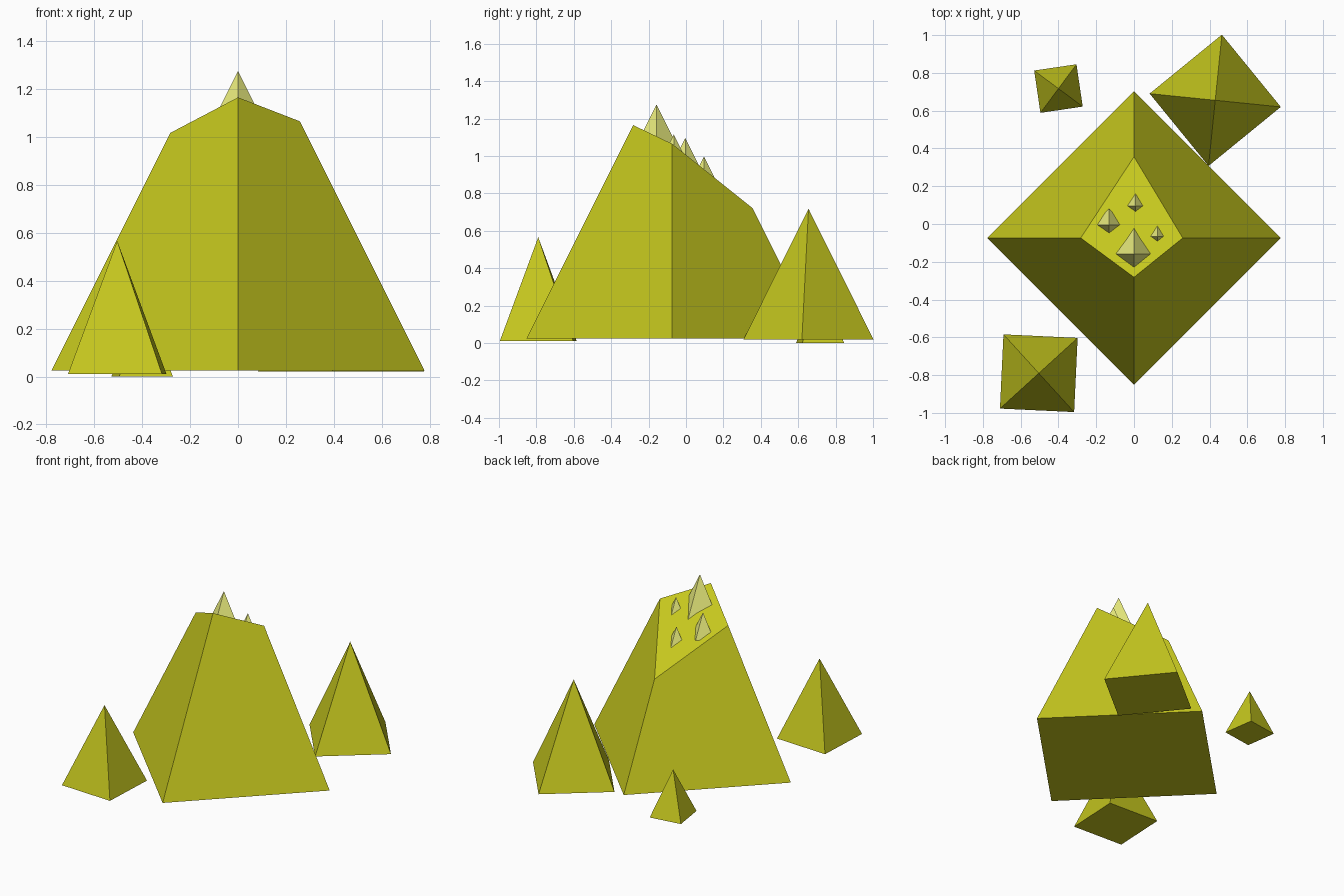
import bpy, bmesh
from math import radians, cos, sin

if "Cube" in bpy.data.objects:
    bpy.data.objects.remove(bpy.data.objects["Cube"])


def material(name, rgb):
    m = bpy.data.materials.new(name)
    m.diffuse_color = (*rgb, 1)
    m.use_nodes = True
    m.node_tree.nodes["Principled BSDF"].inputs["Base Color"].default_value = m.diffuse_color
    return m


GOLD = material("olive_gold", (0.56, 0.57, 0.013))
PALE = material("pale_gold", (0.83, 0.85, 0.21))
STEEP = 2.0  # every pyramid is twice as tall as its corner radius


def pyramid(name, x, y, base, r, angle, mat, cuts=(0, 0, 0, 0)):
    """Square pyramid; cuts gives the distance from the axis where each corner edge is cut off."""
    bm = bmesh.new()
    dirs = [(cos(radians(angle + 90 * i)), sin(radians(angle + 90 * i))) for i in range(4)]

    def corner(i, d):
        return bm.verts.new((dirs[i][0] * d, dirs[i][1] * d, STEEP * (r - d)))

    low = [corner(i, r) for i in range(4)]
    bm.faces.new(low[::-1])
    if any(cuts):
        top = [corner(i, cuts[i]) for i in range(4)]
        bm.faces.new(top)
    else:
        top = [bm.verts.new((0, 0, STEEP * r))] * 4
    for i in range(4):
        j = (i + 1) % 4
        ring = [low[i], low[j], top[j]] + ([top[i]] if any(cuts) else [])
        bm.faces.new(ring)
    mesh = bpy.data.meshes.new(name)
    bm.to_mesh(mesh)
    bm.free()
    mesh.materials.append(mat)
    ob = bpy.data.objects.new(name, mesh)
    ob.location = (x, y, base)
    bpy.context.collection.objects.link(ob)


# Large pyramid with its tip cut off at a slant (corners: right, back, left, front)
pyramid("main_pyramid", 0, -0.074, 0.025, 0.778, 0, GOLD, (0.258, 0.43, 0.282, 0.208))

# Whole pyramids standing around it
pyramid("back_right_pyramid", 0.43, 0.655, 0.02, 0.349, 84.2, GOLD)
pyramid("front_left_pyramid", -0.504, -0.79, 0.01, 0.278, 42.3, GOLD)
pyramid("back_left_pyramid", -0.4, 0.717, 0, 0.16, 53.4, GOLD)

# Small pale crystals sunk into the slanted cut: x, y, tip height, radius
for i, (x, y, tip, r) in enumerate([(0, -0.158, 1.275, 0.14), (-0.132, -0.004, 1.097, 0.085),
                                    (0.124, -0.065, 1.115, 0.06), (0.008, 0.096, 0.997, 0.07)]):
    pyramid(f"crystal_{i + 1}", x, y, tip - STEEP * r, r, 0, PALE)
